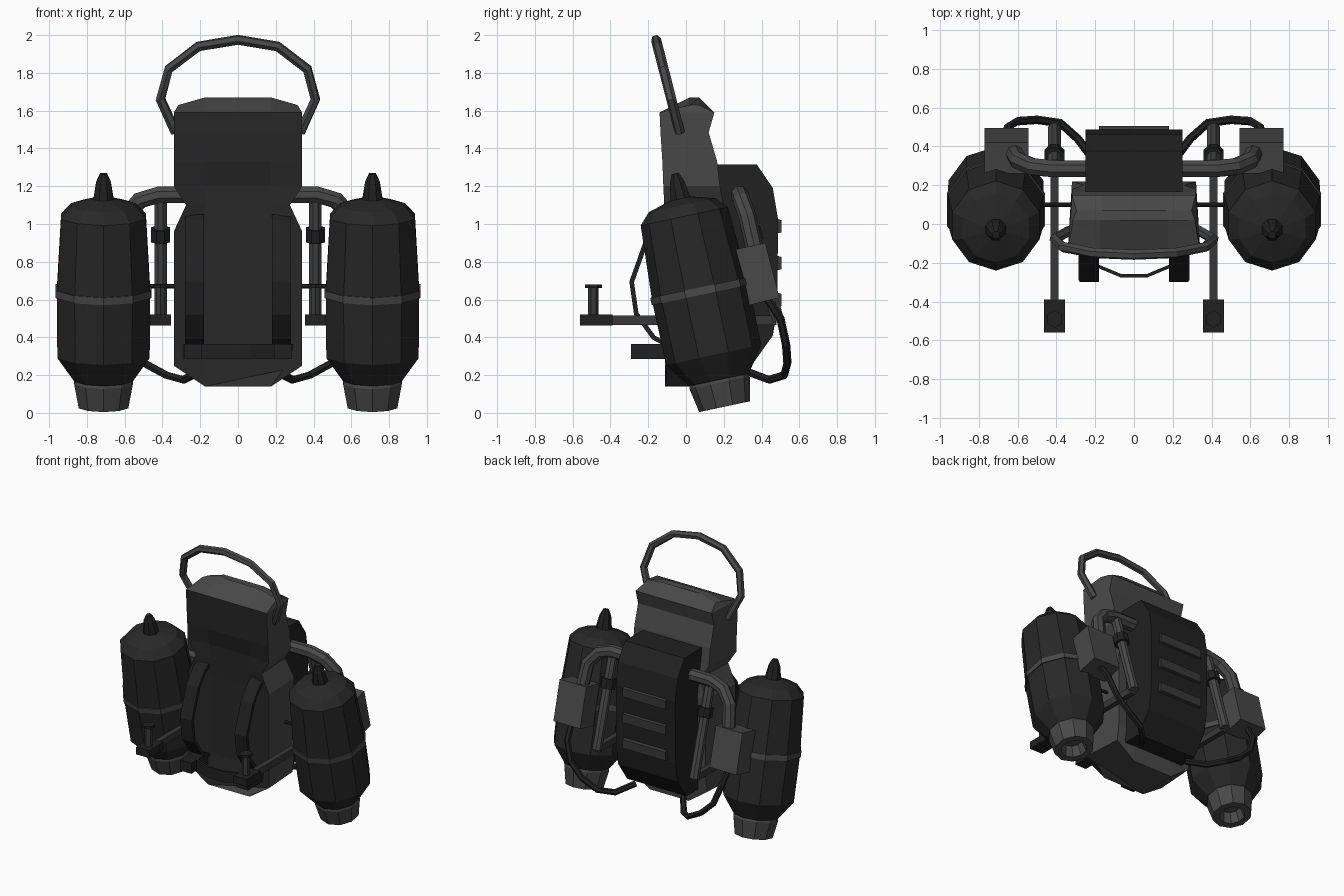
import bpy, bmesh, math
from mathutils import Vector, Matrix

if "Cube" in bpy.data.objects:
    bpy.data.objects.remove(bpy.data.objects["Cube"])


def material(name, v):
    m = bpy.data.materials.new(name)
    m.diffuse_color = (v, v, v, 1)
    m.use_nodes = True
    m.node_tree.nodes["Principled BSDF"].inputs["Base Color"].default_value = m.diffuse_color
    return m


BLACK = material("black shell", 0.015)
DARK = material("dark tank", 0.021)
GREY = material("mid grey metal", 0.065)
STEEL = material("dark steel", 0.04)


def make(name, verts, faces, mats, mirror=False, rule=None):
    """Mesh object from points; optional mirrored twin and face colour rule."""
    for s in ((1, -1) if mirror else (1,)):
        bm = bmesh.new()
        vs = [bm.verts.new((v[0] * s, v[1], v[2])) for v in verts]
        for f in faces:
            bm.faces.new([vs[i] for i in f])
        bmesh.ops.recalc_face_normals(bm, faces=bm.faces)
        if rule:
            for f in bm.faces:
                f.material_index = rule(f)
        side = ("_right" if s > 0 else "_left") if mirror else ""
        me = bpy.data.meshes.new(name + side)
        bm.to_mesh(me)
        bm.free()
        for m in mats:
            me.materials.append(m)
        bpy.context.collection.objects.link(bpy.data.objects.new(name + side, me))


def bridge(rings, n, caps=True):
    """Faces joining successive rings of n vertices."""
    faces = [(r * n + i, r * n + (i + 1) % n, (r + 1) * n + (i + 1) % n, (r + 1) * n + i)
             for r in range(rings - 1) for i in range(n)]
    if caps:
        faces += [tuple(range(n)), tuple(range((rings - 1) * n, rings * n))]
    return faces


def prism(name, pts, axis, lo, hi, mat, mirror=False):
    """Extrude an outline: axis x takes (y, z) points, axis z takes (x, y)."""
    place = (lambda p, h: (h, p[0], p[1])) if axis == "x" else (lambda p, h: (p[0], p[1], h))
    verts = [place(p, h) for h in (lo, hi) for p in pts]
    make(name, verts, bridge(2, len(pts)), [mat], mirror)


def ribbon(path, thick):
    """Closed outline of a bent strip."""
    back = []
    for i, p in enumerate(path):
        a, b = Vector(path[max(i - 1, 0)]), Vector(path[min(i + 1, len(path) - 1)])
        d = (b - a).normalized()
        back.append((p[0] - d.y * thick, p[1] + d.x * thick))
    return list(path) + back[::-1]


def tube(name, path, r, n, mat, mirror=False):
    """Low-poly pipe swept along a path."""
    P = [Vector(p) for p in path]
    verts = []
    u = None
    for i, p in enumerate(P):
        d = (P[min(i + 1, len(P) - 1)] - P[max(i - 1, 0)]).normalized()
        if u is None:
            u = d.orthogonal()
        u = (u - d * u.dot(d)).normalized()
        w = d.cross(u)
        for k in range(n):
            a = 2 * math.pi * (k + 0.5) / n
            verts.append(p + (u * math.cos(a) + w * math.sin(a)) * r)
    make(name, verts, bridge(len(P), n), [mat], mirror)


def turned(name, profile, origin, axis, n, mat, mirror=True):
    """Revolve (distance, radius) pairs around an axis in the yz plane."""
    o, d = Vector(origin), Vector(axis).normalized()
    u = Vector((1, 0, 0))
    w = d.cross(u)
    verts = []
    for t, r in profile:
        for k in range(n):
            a = 2 * math.pi * (k + 0.5) / n
            verts.append(o + d * t + (u * math.cos(a) + w * math.sin(a)) * r)
    make(name, verts, bridge(len(profile), n), [mat], mirror)


# Back frame with waist and headrest: z, half width, front y, back y, outer z shift, recess
levels = [(0.14, 0.34, -0.11, 0.20, 0.11, 0), (0.37, 0.34, -0.11, 0.22, 0, 0.03),
          (0.96, 0.34, -0.11, 0.22, 0, 0.03), (1.10, 0.275, -0.115, 0.2, 0, 0.03),
          (1.20, 0.34, -0.12, 0.18, 0, 0.03), (1.33, 0.34, -0.125, 0.165, 0, 0),
          (1.485, 0.34, -0.135, 0.12, 0, 0), (1.59, 0.34, -0.14, 0.15, 0, 0),
          (1.67, 0.315, 0.02, 0.07, -0.04, 0)]
verts = []
for z, w, yf, yb, dz, rec in levels:
    verts += [(-w, yf, z + dz), (-0.175, yf + rec, z), (0.175, yf + rec, z), (w, yf, z + dz),
              (w * 0.94, yb, z + dz), (0.165, yb, z), (-0.165, yb, z), (-w * 0.94, yb, z + dz)]
make("back_frame", verts, bridge(len(levels), 8), [GREY, DARK],
     rule=lambda f: 1 if f.normal.y < -0.6 or (f.calc_center_median().z < 1.15
                                               and f.normal.y < -0.3) else 0)

# Rear pack with three vents
prism("rear_pack", [(0.14, 1.315), (0.375, 1.315), (0.46, 1.19), (0.488, 1.02), (0.482, 0.55),
                    (0.46, 0.41), (0.35, 0.255), (0.14, 0.255)], "x", -0.25, 0.25, BLACK)
for i, z in enumerate((0.99, 0.795, 0.60)):
    prism("vent_%d" % (i + 1), [(0.46, z - 0.045), (0.505, z - 0.035), (0.505, z + 0.03),
                                (0.46, z + 0.045)], "x", -0.18, 0.18, STEEL)

# Harness straps and waist belt
prism("harness_strap", ribbon([(-0.09, 1.05), (-0.14, 1.02), (-0.22, 0.92), (-0.30, 0.695),
                               (-0.275, 0.52), (-0.18, 0.39), (-0.09, 0.34)], 0.025),
      "x", 0.18, 0.28, BLACK, True)
half = [(0.07, -0.275), (0.19, -0.225), (0.30, -0.09)]
prism("waist_belt", ribbon([(-x, y) for x, y in half[::-1]] + half, 0.018),
      "z", 0.285, 0.365, BLACK)
prism("belt_buckle", [(-0.29, 0.285), (-0.29, 0.365), (-0.09, 0.365), (-0.09, 0.285)],
      "x", 0.19, 0.285, BLACK, True)

# Roll hoop above the headrest
right = [(0.33, 1.485), (0.41, 1.66), (0.367, 1.82), (0.21, 1.94)]
hoop = [(-x, z) for x, z in right] + [(0, 1.975)] + right[::-1]
tube("roll_hoop", [(x, -0.03 - (z - 1.475) * 0.257, z) for x, z in hoop], 0.027, 6, GREY)

# Thruster tanks, leaning forward
A = math.radians(12)
axis = (0, -math.sin(A), math.cos(A))
base = (0.712, 0.205, 0.033)
turned("tank_body", [(0.13, 0.14), (0.15, 0.165), (0.28, 0.257), (0.62, 0.26), (1.03, 0.236),
                     (1.09, 0.18), (1.125, 0.06)], base, axis, 10, DARK)
turned("tank_band", [(0.605, 0.255), (0.605, 0.266), (0.645, 0.266), (0.645, 0.255)],
       base, axis, 10, GREY)
turned("tank_cap", [(1.11, 0.06), (1.215, 0.042), (1.262, 0.02)], base, axis, 8, BLACK)
turned("nozzle", [(0.08, 0.07), (0.0, 0.09), (0.0, 0.138), (0.13, 0.163), (0.16, 0.155)],
       base, axis, 10, GREY)

# Boxes behind the tanks, fed by thick pipes and thin hoses
prism("valve_box", [(0.26, 0.865), (0.42, 0.90), (0.495, 0.61), (0.335, 0.57)],
      "x", 0.545, 0.77, GREY, True)
tube("feed_pipe", [(0.2, 0.285, 1.155), (0.42, 0.285, 1.155), (0.52, 0.295, 1.125),
                   (0.595, 0.325, 1.04), (0.62, 0.37, 0.84)], 0.047, 8, GREY, True)
tube("hose", [(0.66, 0.42, 0.62), (0.65, 0.50, 0.50), (0.60, 0.53, 0.36), (0.50, 0.537, 0.265),
              (0.38, 0.52, 0.2), (0.29, 0.44, 0.175), (0.2, 0.32, 0.22)], 0.022, 6, BLACK, True)
tube("tank_strut", [(0.3, 0.1, 0.67), (0.55, 0.1, 0.67)], 0.012, 6, BLACK, True)

# Pistons beside the pack
top = (0.41, 0.30, 1.12)
pax = (0, 0.19, -0.64)
turned("piston", [(0, 0.036), (0.66, 0.036)], top, pax, 8, GREY)
turned("piston_clamp", [(0.15, 0.055), (0.22, 0.055)], top, pax, 8, BLACK)

# Control arms with grips
prism("control_arm", [(-0.41, 0.465), (-0.41, 0.515), (0.48, 0.515), (0.48, 0.465)],
      "x", 0.39, 0.43, STEEL, True)
prism("arm_block", [(-0.56, 0.463), (-0.56, 0.52), (-0.39, 0.52), (-0.39, 0.463)],
      "x", 0.355, 0.465, BLACK, True)
turned("grip_stick", [(0.5, 0.028), (0.67, 0.028)], (0.41, -0.49, 0), (0, 0, 1), 6, STEEL)
turned("grip_knob", [(0.66, 0.045), (0.68, 0.045)], (0.41, -0.49, 0), (0, 0, 1), 6, BLACK)
